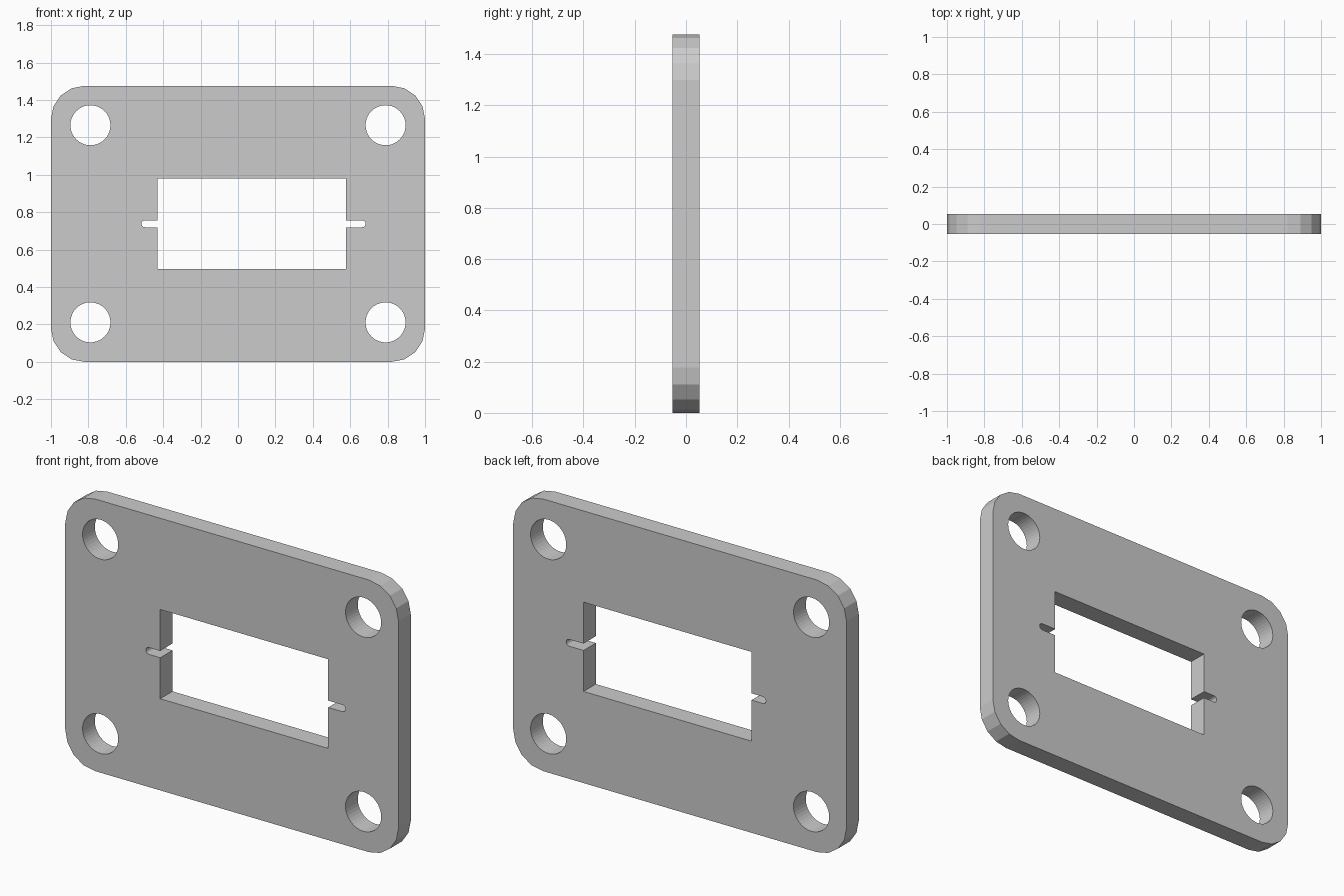
import bpy, bmesh
from math import cos, sin, pi

if "Cube" in bpy.data.objects:
    bpy.data.objects.remove(bpy.data.objects["Cube"])

HEIGHT, HALF_T = 1.476, 0.0525
MID = HEIGHT / 2


def arc(cx, cz, r, start, end, steps):
    return [(cx + r * cos(start + (end - start) * i / steps),
             cz + r * sin(start + (end - start) * i / steps)) for i in range(steps + 1)]


# Rounded outer outline
R = 0.178
outline = []
for k, (sx, sz) in enumerate([(1, 1), (-1, 1), (-1, -1), (1, -1)]):
    outline += arc(sx * (1 - R), MID + sz * (MID - R), R, k * pi / 2, (k + 1) * pi / 2, 4)

# Off-centre rectangular window with a round-ended slot on each side
x0, x1, z0, z1 = -0.43, 0.578, 0.497, 0.981
s = 0.0185
window = [(x0, z0), (x1, z0), (x1, MID - s)]
window += arc(0.682 - s, MID, s, -pi / 2, pi / 2, 10)
window += [(x1, MID + s), (x1, z1), (x0, z1), (x0, MID + s)]
window += arc(-0.516 + s, MID, s, pi / 2, 3 * pi / 2, 10)
window += [(x0, MID - s)]

# Four bolt holes
holes = [arc(sx * 0.789, MID + sz * 0.527, 0.107, 0, 2 * pi, 40)[:-1]
         for sx in (-1, 1) for sz in (-1, 1)]

# Filled 2D profile, extruded to the plate thickness
curve = bpy.data.curves.new("plate_profile", 'CURVE')
curve.dimensions = '2D'
curve.fill_mode = 'BOTH'
curve.extrude = HALF_T
for loop in [outline, window] + holes:
    sp = curve.splines.new('POLY')
    sp.points.add(len(loop) - 1)
    for p, (x, z) in zip(sp.points, loop):
        p.co = (x, z, 0, 1)
    sp.use_cyclic_u = True

plate = bpy.data.objects.new("flange_plate", curve)
bpy.context.collection.objects.link(plate)
plate.rotation_euler.x = pi / 2
bpy.context.view_layer.objects.active = plate
plate.select_set(True)
bpy.ops.object.convert(target='MESH')
bpy.ops.object.transform_apply(location=False, rotation=True, scale=False)

# Weld caps to walls and keep flat faces
plate = bpy.context.object
bm = bmesh.new()
bm.from_mesh(plate.data)
bmesh.ops.remove_doubles(bm, verts=bm.verts, dist=1e-5)
bmesh.ops.recalc_face_normals(bm, faces=bm.faces)
for f in bm.faces:
    f.smooth = False
bm.to_mesh(plate.data)
bm.free()
plate.data.name = "flange_plate"
